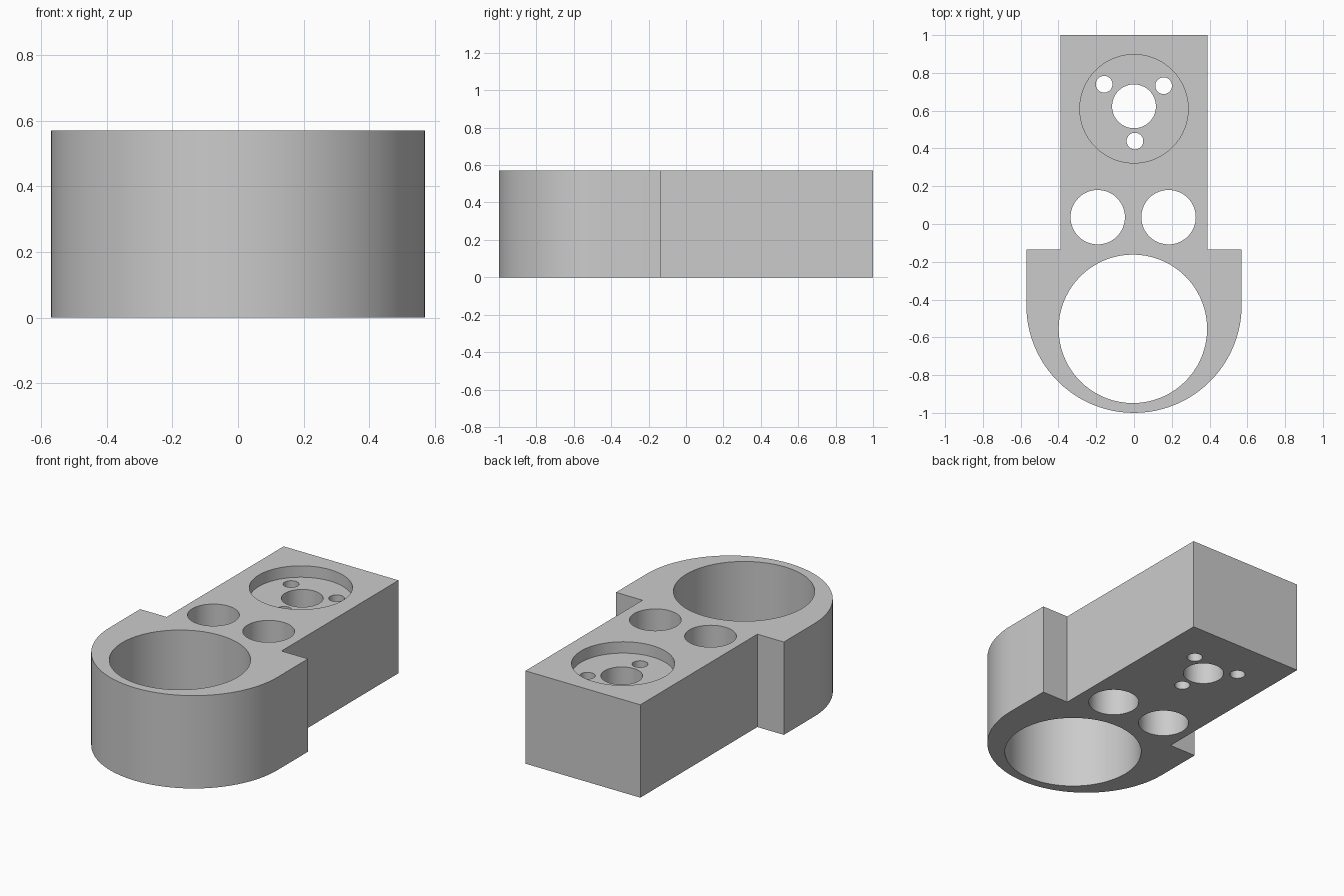
import bpy, bmesh
from math import pi, sin, cos, radians

cube = bpy.data.objects.get("Cube")
if cube:
    bpy.data.objects.remove(cube, do_unlink=True)

HEIGHT = 0.57
RECESS_FLOOR = HEIGHT - 0.07

grey = bpy.data.materials.new("plain grey")
grey.use_nodes = True
grey.diffuse_color = (0.6, 0.6, 0.6, 1)
grey.node_tree.nodes["Principled BSDF"].inputs["Base Color"].default_value = grey.diffuse_color


def prism(name, outline, low, high):
    """Extrude a counter-clockwise outline between two heights."""
    bm = bmesh.new()
    face = bm.faces.new([bm.verts.new((x, y, low)) for x, y in outline])
    top = bmesh.ops.extrude_face_region(bm, geom=[face])["geom"]
    verts = [v for v in top if isinstance(v, bmesh.types.BMVert)]
    bmesh.ops.translate(bm, verts=verts, vec=(0, 0, high - low))
    bmesh.ops.recalc_face_normals(bm, faces=bm.faces)
    mesh = bpy.data.meshes.new(name)
    bm.to_mesh(mesh)
    bm.free()
    mesh.materials.append(grey)
    obj = bpy.data.objects.new(name, mesh)
    bpy.context.collection.objects.link(obj)
    return obj


def arc(x, y, radius, start, end, steps):
    return [(x + radius * cos(start + (end - start) * i / steps),
             y + radius * sin(start + (end - start) * i / steps)) for i in range(steps + 1)]


# Bracket body: rounded ring end at the front, narrower block behind
RING, BLOCK, STEP = 0.57, 0.39, -0.135
outline = arc(0, RING - 1, RING, pi, 2 * pi, 48)
outline += [(RING, STEP), (BLOCK, STEP), (BLOCK, 1), (-BLOCK, 1), (-BLOCK, STEP), (-RING, STEP)]
body = prism("bracket_body", outline, 0, HEIGHT)

# Bores: name, x, y, radius, bottom height
bores = [
    ("large_bore", -0.006, -0.555, 0.393, -0.1),
    ("right_bore", -0.192, 0.036, 0.144, -0.1),
    ("left_bore", 0.183, 0.036, 0.144, -0.1),
    ("round_recess", 0, 0.61, 0.287, RECESS_FLOOR),
    ("shaft_hole", 0, 0.623, 0.116, -0.1),
    ("right_screw_hole", -0.158, 0.74, 0.044, -0.1),
    ("left_screw_hole", 0.157, 0.732, 0.044, -0.1),
    ("front_screw_hole", 0.005, 0.439, 0.044, -0.1),
]
cutters = []
for name, x, y, radius, low in bores:
    cutter = prism(name + "_cutter", arc(x, y, radius, 0, 2 * pi, 72)[:-1], low, HEIGHT + 0.1)
    cutter.hide_render = True
    cutters.append(cutter)
    cut = body.modifiers.new(name, "BOOLEAN")
    cut.operation = "DIFFERENCE"
    cut.solver = "EXACT"
    cut.object = cutter

# Keep the cut result and drop the cutters
bpy.context.view_layer.update()
evaluated = body.evaluated_get(bpy.context.evaluated_depsgraph_get())
result = bpy.data.meshes.new_from_object(evaluated)
body.modifiers.clear()
body.data = result
for cutter in cutters:
    bpy.data.objects.remove(cutter, do_unlink=True)

# Smooth curved walls, crisp edges
bpy.ops.object.select_all(action="DESELECT")
body.select_set(True)
bpy.context.view_layer.objects.active = body
bpy.ops.object.shade_smooth_by_angle(angle=radians(30))
